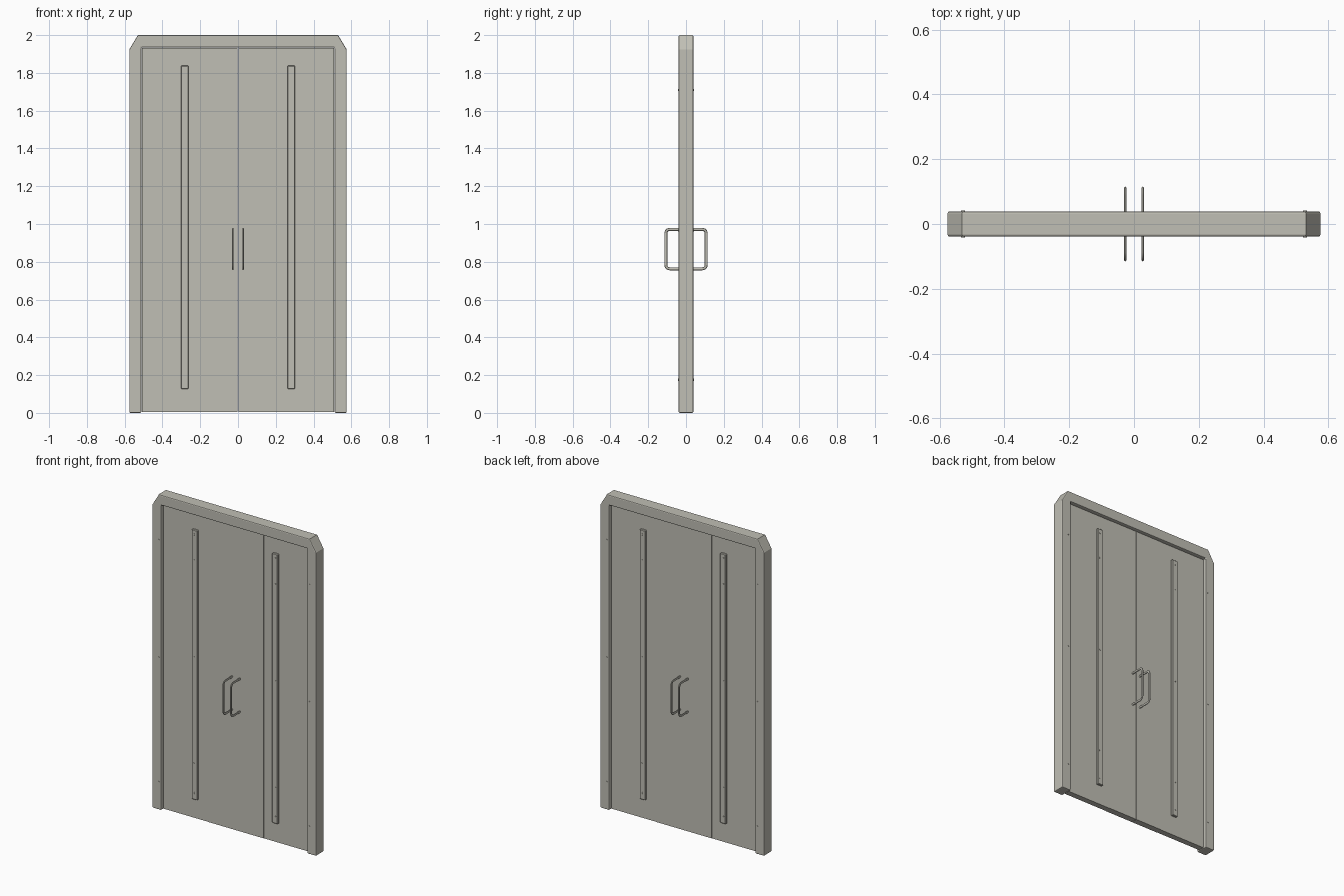
import bpy, bmesh, math

if "Cube" in bpy.data.objects:
    bpy.data.objects.remove(bpy.data.objects["Cube"])

mat = bpy.data.materials.new("warm_grey")
mat.diffuse_color = (0.53, 0.52, 0.46, 1)
mat.use_nodes = True
mat.node_tree.nodes["Principled BSDF"].inputs["Base Color"].default_value = mat.diffuse_color


def finish(name, bm, bevel=0.0, segments=1):
    bmesh.ops.recalc_face_normals(bm, faces=bm.faces)
    me = bpy.data.meshes.new(name)
    bm.to_mesh(me)
    bm.free()
    me.materials.append(mat)
    ob = bpy.data.objects.new(name, me)
    bpy.context.collection.objects.link(ob)
    if bevel:
        m = ob.modifiers.new("bevel", 'BEVEL')
        m.width, m.segments = bevel, segments
        m.limit_method, m.angle_limit = 'ANGLE', math.radians(60)
    return ob


def box(name, x0, x1, y0, y1, z0, z1, bevel=0.0):
    bm = bmesh.new()
    bmesh.ops.create_cube(bm, size=1)
    for v in bm.verts:
        v.co = ((x0 + x1) / 2 + v.co.x * (x1 - x0),
                (y0 + y1) / 2 + v.co.y * (y1 - y0),
                (z0 + z1) / 2 + v.co.z * (z1 - z0))
    return finish(name, bm, bevel)


def screw(name, x, y, z):
    # low screw head facing along y
    bpy.ops.mesh.primitive_cylinder_add(vertices=12, radius=0.006, depth=0.008,
                                        location=(x, y, z), rotation=(math.pi / 2, 0, 0))
    ob = bpy.context.object
    ob.name = name
    ob.data.materials.append(mat)


# Frame: clipped-corner arch outline extruded through the wall depth
half = [(0.575, 0), (0.575, 1.925), (0.53, 2.0)]
inner = [(0.512, 1.935), (0.512, 0)]
outline = (half + [(-x, z) for x, z in reversed(half)]
           + [(-x, z) for x, z in reversed(inner)] + inner)
bm = bmesh.new()
face = bm.faces.new([bm.verts.new((x, -0.039, z)) for x, z in outline])
ext = bmesh.ops.extrude_face_region(bm, geom=[face])
for v in ext["geom"]:
    if isinstance(v, bmesh.types.BMVert):
        v.co.y = 0.039
finish("door_frame", bm, 0.006, 2)

for s, side in ((-1, "left"), (1, "right")):
    def span(a, b):
        return sorted((s * a, s * b))

    # Door leaf: two boards meeting at a fine seam
    box(f"{side}_inner_board", *span(0.0015, 0.194), -0.02, 0.02, 0.004, 1.932)
    box(f"{side}_outer_board", *span(0.194, 0.509), -0.0185, 0.0185, 0.004, 1.932)

    # Long vertical strips and their screws on both faces
    for f, way in ((-1, "front"), (1, "back")):
        y0, y1 = sorted((f * 0.017, f * 0.034))
        box(f"{side}_{way}_strip", *span(0.262, 0.302), y0, y1, 0.127, 1.838, 0.003)
        for z in (0.17, 0.355, 1.03, 1.645, 1.81):
            screw(f"{side}_{way}_strip_screw", s * 0.286, f * 0.033, z)
        for z in (0.175, 0.965, 1.71):
            screw(f"{side}_{way}_frame_screw", s * 0.528, f * 0.038, z)

    # Handle: rounded rectangular loop passing through the leaf
    cu = bpy.data.curves.new(f"{side}_handle", 'CURVE')
    cu.dimensions = '3D'
    cu.bevel_depth, cu.bevel_resolution = 0.008, 2
    cu.use_fill_caps = True
    pts, r = [], 0.02
    for cy, cz, a0 in ((0.087, 0.952, 0), (-0.087, 0.952, 90),
                       (-0.087, 0.783, 180), (0.087, 0.783, 270)):
        for k in range(4):
            a = math.radians(a0 + 30 * k)
            pts.append((0, cy + r * math.cos(a), cz + r * math.sin(a)))
    sp = cu.splines.new('POLY')
    sp.points.add(len(pts) - 1)
    for p, co in zip(sp.points, pts):
        p.co = (*co, 1)
    sp.use_cyclic_u = True
    cu.materials.append(mat)
    ob = bpy.data.objects.new(f"{side}_handle", cu)
    bpy.context.collection.objects.link(ob)
    ob.location.x = s * 0.027
    ob.scale.x = 0.55
    bpy.ops.object.select_all(action='DESELECT')
    ob.select_set(True)
    bpy.context.view_layer.objects.active = ob
    bpy.ops.object.convert(target='MESH')
    bpy.ops.object.shade_smooth_by_angle()
